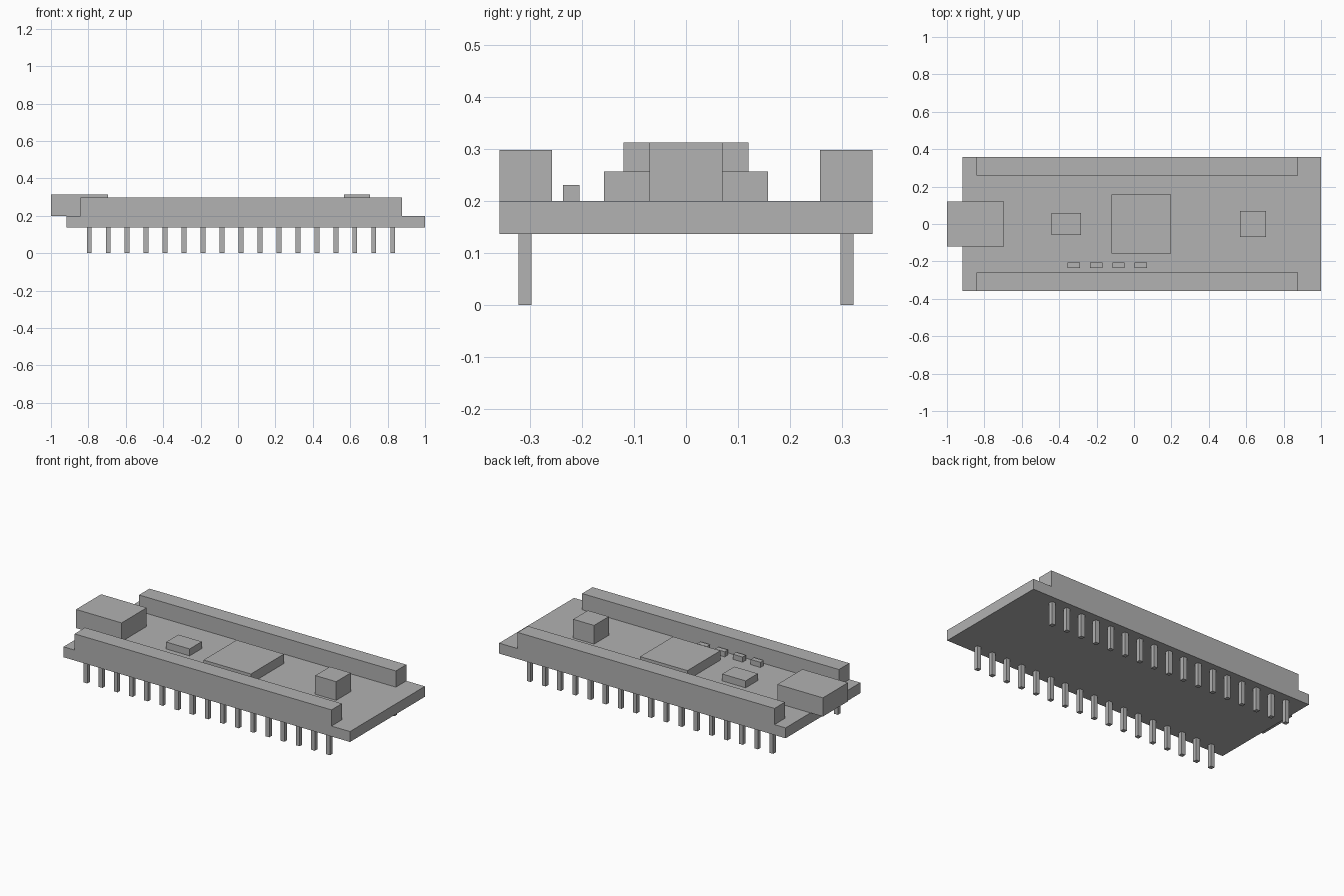
import bpy

old = bpy.data.objects.get("Cube")
if old:
    bpy.data.objects.remove(old, do_unlink=True)

# Single flat colour
grey = bpy.data.materials.new("plain_grey")
grey.use_nodes = True
colour = (0.445, 0.445, 0.445, 1)
grey.diffuse_color = colour
grey.node_tree.nodes["Principled BSDF"].inputs["Base Color"].default_value = colour


def box(name, x, y, z):
    """Box from (low, high) ranges along each axis."""
    spans = (x, y, z)
    bpy.ops.mesh.primitive_cube_add(size=1, location=[(a + b) / 2 for a, b in spans])
    ob = bpy.context.object
    ob.name = name
    ob.scale = [b - a for a, b in spans]
    bpy.ops.object.transform_apply(location=False, rotation=False, scale=True)
    ob.data.materials.append(grey)
    return ob


BOTTOM, TOP = 0.137, 0.2

# Circuit board and the parts on its upper face
box("circuit_board", (-0.917, 1), (-0.358, 0.358), (BOTTOM, TOP))
box("usb_socket", (-1, -0.695), (-0.12, 0.12), (TOP, 0.313))
box("main_chip", (-0.12, 0.197), (-0.158, 0.158), (TOP, 0.257))
box("small_chip", (-0.44, -0.283), (-0.058, 0.058), (TOP, 0.242))
box("reset_button", (0.566, 0.706), (-0.07, 0.07), (TOP, 0.313))

# Row of indicator lights
for i in range(4):
    x = -0.322 + i * 0.1195
    box(f"indicator_light_{i + 1}", (x - 0.033, x + 0.033), (-0.236, -0.205), (TOP, 0.231))

# Header rails and pins on both long edges
for side, s in (("front", -1), ("back", 1)):
    box(f"{side}_header", (-0.843, 0.876), sorted((s * 0.258, s * 0.358)), (TOP, 0.298))
    for i in range(17):
        x = -0.796 + i * 0.1015
        y = s * 0.309
        box(f"{side}_pin_{i + 1}", (x - 0.0125, x + 0.0125), (y - 0.0125, y + 0.0125), (0, BOTTOM))
